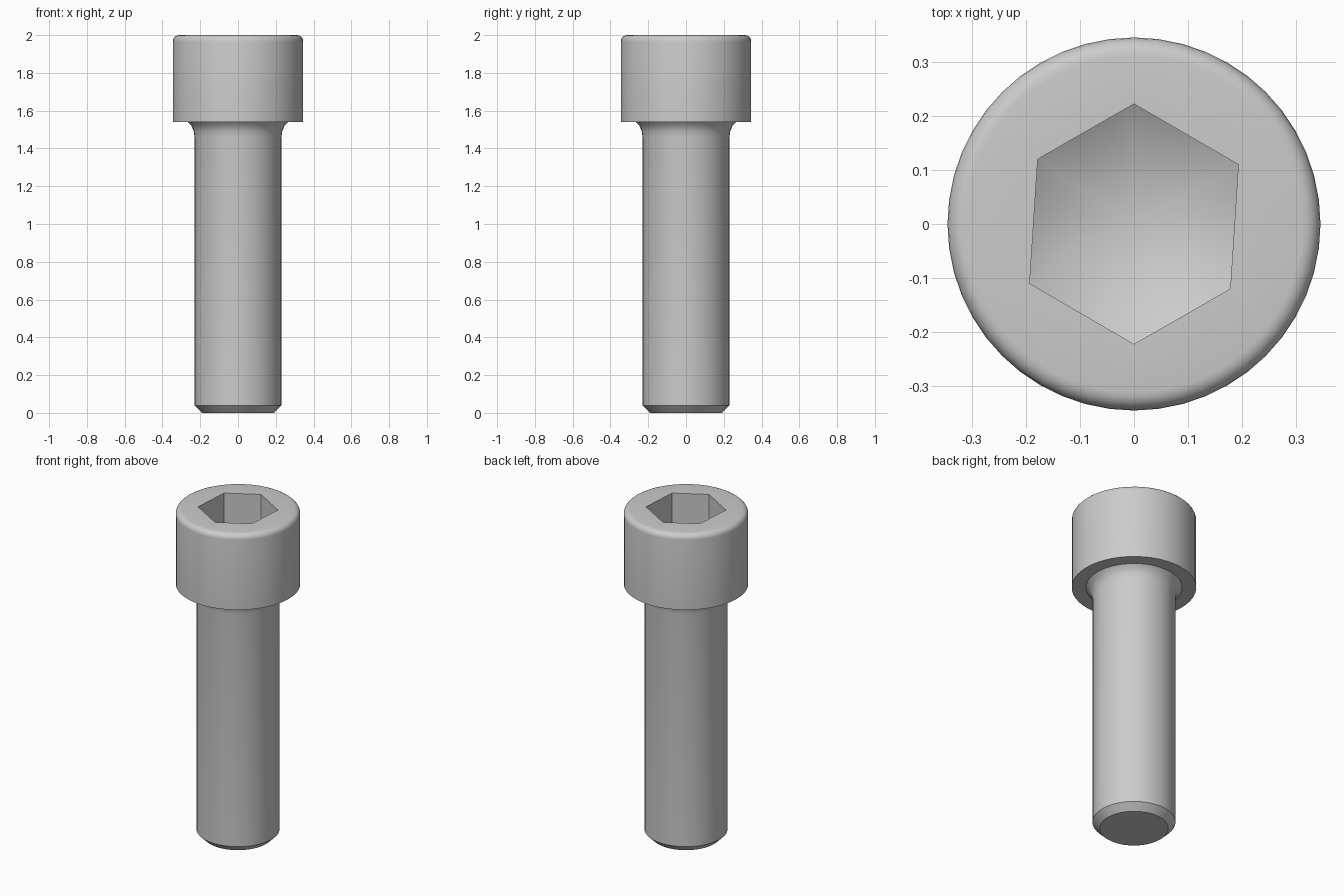
import bpy
import bmesh
import math
from mathutils import Vector

SEGMENTS = 48
HEAD_RADIUS, HEAD_BASE, TOP = 0.345, 1.54, 2.0
SHANK_RADIUS, NECK_RADIUS = 0.23, 0.267
SOCKET_FLOOR, CONE_SLOPE = 1.66, 0.577

if "Cube" in bpy.data.objects:
    bpy.data.objects.remove(bpy.data.objects["Cube"], do_unlink=True)

steel = bpy.data.materials.new("steel grey")
steel.use_nodes = True
colour = (0.6, 0.6, 0.6, 1)
steel.diffuse_color = colour
steel.node_tree.nodes["Principled BSDF"].inputs["Base Color"].default_value = colour


def circle(radius, z):
    """Ring of points, starting at +y and running counter-clockwise."""
    angles = [math.pi / 2 + math.tau * i / SEGMENTS for i in range(SEGMENTS)]
    return [Vector((radius * math.cos(a), radius * math.sin(a), z)) for a in angles]


def hexagon():
    """Slightly skewed socket outline with the same point count as a circle."""
    half = [Vector((0, 0.222, 0)), Vector((-0.178, 0.12, 0)), Vector((-0.193, -0.11, 0))]
    corners = half + [-p for p in half]
    steps = SEGMENTS // 6
    return [corners[c].lerp(corners[(c + 1) % 6], s / steps)
            for c in range(6) for s in range(steps)]


def skin(name, rings, cap_start=False, apex=None):
    """Join successive rings with faces, optionally closing the ends."""
    bm = bmesh.new()
    loops = [[bm.verts.new(p) for p in ring] for ring in rings]
    for low, high in zip(loops, loops[1:]):
        for j in range(SEGMENTS):
            k = (j + 1) % SEGMENTS
            bm.faces.new((low[j], low[k], high[k], high[j]))
    if cap_start:
        bm.faces.new(reversed(loops[0]))
    if apex:
        tip = bm.verts.new(apex)
        for j in range(SEGMENTS):
            bm.faces.new((loops[-1][j], loops[-1][(j + 1) % SEGMENTS], tip))
    mesh = bpy.data.meshes.new(name)
    bm.to_mesh(mesh)
    bm.free()
    mesh.materials.append(steel)
    obj = bpy.data.objects.new(name, mesh)
    bpy.context.collection.objects.link(obj)
    bpy.ops.object.select_all(action="DESELECT")
    obj.select_set(True)
    bpy.context.view_layer.objects.active = obj
    bpy.ops.object.shade_smooth_by_angle(angle=math.radians(32))
    return obj


# Shank with chamfered tip and flared neck
shank_profile = [(0.19, 0), (SHANK_RADIUS, 0.04), (SHANK_RADIUS, 1.46),
                 (0.234, 1.49), (0.246, 1.52), (NECK_RADIUS, HEAD_BASE)]
skin("shank", [circle(r, z) for r, z in shank_profile], cap_start=True)

# Head with rounded rim
rim = 0.033
rings = [circle(NECK_RADIUS, HEAD_BASE), circle(HEAD_RADIUS, HEAD_BASE)]
for i in range(6):
    a = math.pi / 2 * i / 5
    rings.append(circle(HEAD_RADIUS - rim + rim * math.cos(a), TOP - rim + rim * math.sin(a)))

# Hexagonal socket ending in a conical floor
outline = hexagon()
rings.append([p + Vector((0, 0, TOP)) for p in outline])
rings.append([p + Vector((0, 0, SOCKET_FLOOR + CONE_SLOPE * p.length)) for p in outline])
skin("socket_head", rings, apex=(0, 0, SOCKET_FLOOR))
